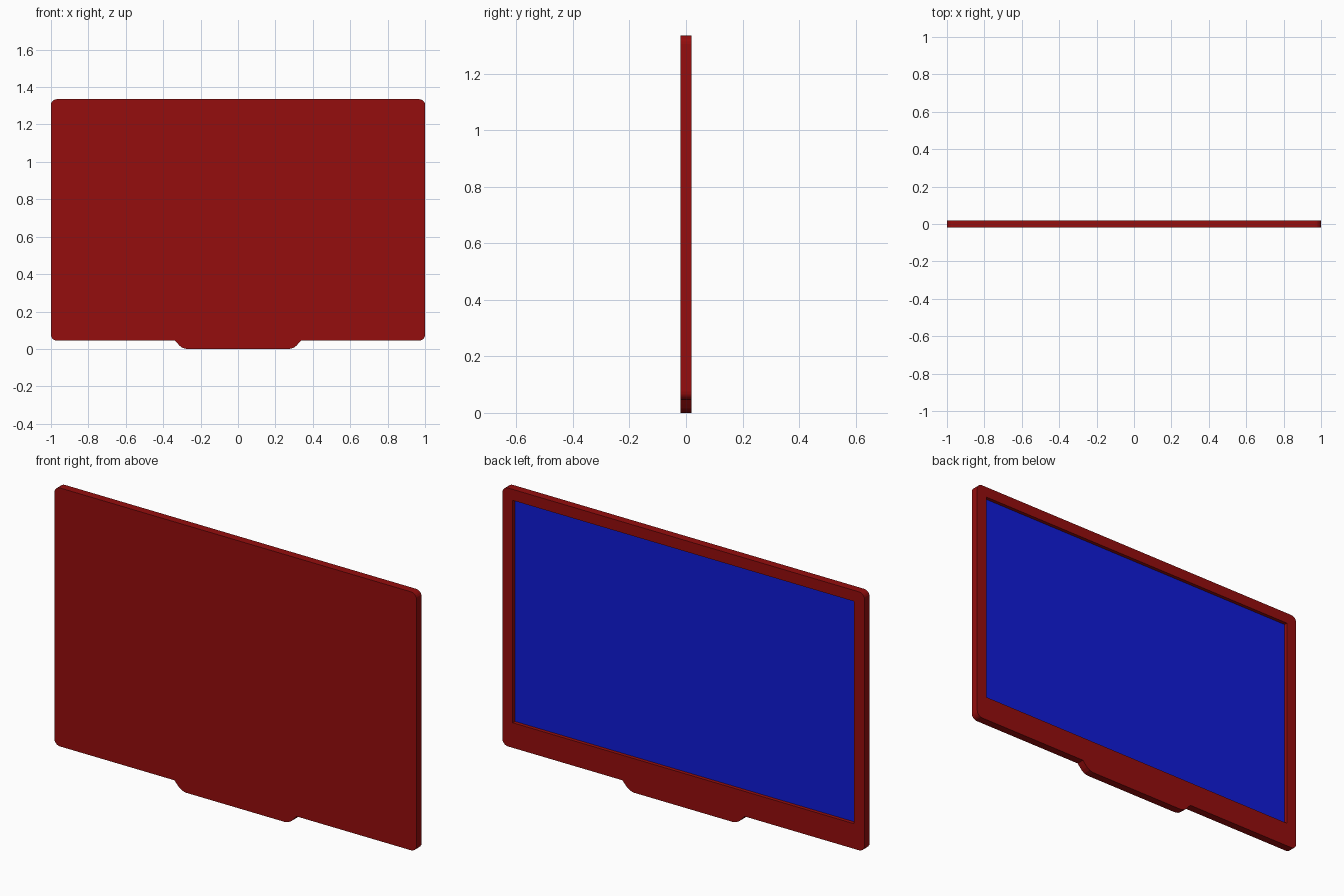
import bpy, bmesh
from math import cos, sin, radians

if "Cube" in bpy.data.objects:
    bpy.data.objects.remove(bpy.data.objects["Cube"])

HALF_T = 0.02             # half thickness
BOTTOM, TOP = 0.045, 1.335
R = 0.03                  # corner radius


def material(name, rgb):
    m = bpy.data.materials.new(name)
    m.diffuse_color = (*rgb, 1)
    m.use_nodes = True
    m.node_tree.nodes["Principled BSDF"].inputs["Base Color"].default_value = m.diffuse_color
    return m


def slab(name, outline, y0, y1, mat=None):
    """Extrude an (x, z) outline from y0 to y1."""
    bm = bmesh.new()
    face = bm.faces.new([bm.verts.new((x, y0, z)) for x, z in outline])
    new = bmesh.ops.extrude_face_region(bm, geom=[face])["geom"]
    bmesh.ops.translate(bm, vec=(0, y1 - y0, 0),
                        verts=[v for v in new if isinstance(v, bmesh.types.BMVert)])
    bmesh.ops.recalc_face_normals(bm, faces=bm.faces)
    mesh = bpy.data.meshes.new(name)
    bm.to_mesh(mesh)
    bm.free()
    ob = bpy.data.objects.new(name, mesh)
    bpy.context.collection.objects.link(ob)
    if mat:
        mesh.materials.append(mat)
    return ob


def arc(cx, cz, a0, a1, n=5):
    steps = [radians(a0 + (a1 - a0) * i / n) for i in range(n + 1)]
    return [(cx + R * cos(a), cz + R * sin(a)) for a in steps]


def rect(x, z0, z1):
    return [(-x, z0), (x, z0), (x, z1), (-x, z1)]


red = material("lid_red", (0.30, 0.004, 0.004))
blue = material("screen_blue", (0.005, 0.011, 0.68))

# Lid outline: right half from the hinge tab up, then mirrored
right = [(0.275, 0), (0.295, 0.005), (0.311, 0.016), (0.324, 0.030), (0.337, BOTTOM)]
right += arc(1 - R, BOTTOM + R, -90, 0) + arc(1 - R, TOP - R, 0, 90)
outline = right + [(-x, z) for x, z in reversed(right)]
lid = slab("lid", outline, -HALF_T, HALF_T, red)

# Screen recess cut into the back face
cutter = slab("recess_cutter", rect(0.943, 0.17, 1.28), 0, 0.1, red)
cutter.hide_render = True
cutter.hide_viewport = False
cut = lid.modifiers.new("recess", 'BOOLEAN')
cut.operation = 'DIFFERENCE'
cut.solver = 'EXACT'
cut.object = cutter
bpy.context.view_layer.objects.active = lid
lid.select_set(True)
bpy.ops.object.modifier_apply(modifier=cut.name)
bpy.data.objects.remove(cutter)

# Display panel on the recess floor
slab("screen", rect(0.943, 0.17, 1.28), -0.003, 0.002, blue)
